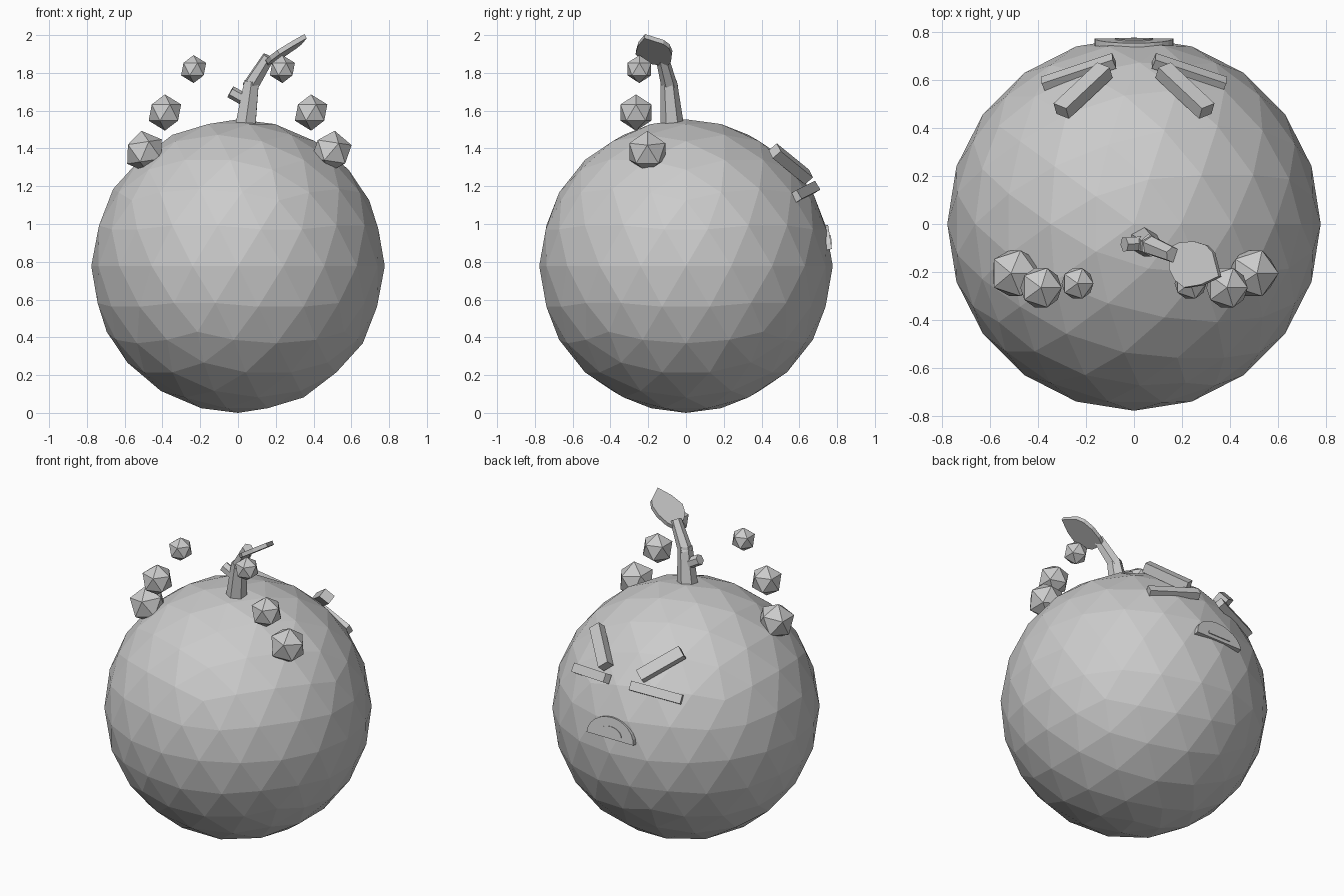
import bpy, bmesh, math
from mathutils import Vector, Matrix

cube = bpy.data.objects.get("Cube")
if cube:
    bpy.data.objects.remove(cube, do_unlink=True)

grey = bpy.data.materials.new("plain_grey")
grey.use_nodes = True
grey.diffuse_color = (0.6, 0.6, 0.6, 1)
grey.node_tree.nodes["Principled BSDF"].inputs["Base Color"].default_value = (0.6, 0.6, 0.6, 1)


def finish(name, bm, matrix=Matrix()):
    bm.transform(matrix)
    bmesh.ops.recalc_face_normals(bm, faces=bm.faces)
    mesh = bpy.data.meshes.new(name)
    bm.to_mesh(mesh)
    bm.free()
    mesh.materials.append(grey)
    obj = bpy.data.objects.new(name, mesh)
    bpy.context.collection.objects.link(obj)
    return obj


def ico(name, center, radius, subdivisions, turn=0):
    bm = bmesh.new()
    bmesh.ops.create_icosphere(bm, subdivisions=subdivisions, radius=radius)
    return finish(name, bm, Matrix.Translation(center) @ Matrix.Rotation(turn, 4, 'Y'))


def rod(name, start, end, r1, r2, sides=6):
    a, b = Vector(start), Vector(end)
    bm = bmesh.new()
    bmesh.ops.create_cone(bm, cap_ends=True, segments=sides, radius1=r1,
                          radius2=r2, depth=(b - a).length)
    turn = (b - a).to_track_quat('Z', 'Y').to_matrix().to_4x4()
    return finish(name, bm, Matrix.Translation((a + b) / 2) @ turn)


def bar(name, center, along, outward, size):
    # box whose length follows "along" and whose depth follows "outward"
    u = Vector(along).normalized()
    n = Vector(outward)
    n = (n - u * n.dot(u)).normalized()
    frame = Matrix((u, n, u.cross(n))).transposed().to_4x4()
    bm = bmesh.new()
    bmesh.ops.create_cube(bm, size=1)
    return finish(name, bm, Matrix.Translation(center) @ frame @ Matrix.Diagonal((*size, 1)))


def plate(name, points, offset, matrix=Matrix()):
    # flat outline thickened along "offset"
    bm = bmesh.new()
    face = bm.faces.new([bm.verts.new(p) for p in points])
    top = bmesh.ops.extrude_face_region(bm, geom=[face], use_keep_orig=True)["geom"]
    bmesh.ops.translate(bm, vec=offset, verts=[v for v in top if isinstance(v, bmesh.types.BMVert)])
    return finish(name, bm, matrix)


# round body
R = 0.777
body_center = Vector((0, 0, R))
ico("body", body_center, R, 3)

# floating tufts on both sides of the head
tufts = [("large", 0.495, -0.205, 1.383, 0.112, 0.15),
         ("middle", 0.387, -0.265, 1.59, 0.096, 0),
         ("small", 0.235, -0.247, 1.82, 0.074, 0)]
for label, x, y, z, r, turn in tufts:
    for side, s in (("left", 1), ("right", -1)):
        ico(f"{label}_tuft_{side}", (s * x, y, z), r, 1, s * turn)

# bent stem with a side twig
rod("stem_lower", (0.035, -0.07, 1.49), (0.072, -0.092, 1.755), 0.064, 0.044)
rod("stem_upper", (0.06, -0.085, 1.72), (0.162, -0.128, 1.885), 0.044, 0.034)
rod("stem_twig", (-0.04, -0.085, 1.7), (0.04, -0.08, 1.655), 0.033, 0.033)

# leaf: pointed outline on a tilted plane, slightly arched
outline = [(0.158, -0.10), (0.20, -0.08), (0.26, -0.075), (0.31, -0.09), (0.338, -0.12),
           (0.364, -0.22), (0.29, -0.255), (0.22, -0.267), (0.18, -0.235), (0.158, -0.19)]
plate("leaf", [(x, y, 1.835 + 0.64 * (x - 0.16) - 0.15 * (y + 0.1)) for x, y in outline],
      (-0.012, 0.003, 0.022))

# closed eyes and slanted brows on the back
for side, s in (("left", 1), ("right", -1)):
    eye = Vector((s * 0.23, 0.63, 1.17))
    bar(f"eye_{side}", eye, (s * 0.3, -0.1, -0.05), eye - body_center, (0.315, 0.045, 0.055))
    brow = Vector((s * 0.212, 0.555, 1.318))
    bar(f"brow_{side}", brow, (s * 0.183, -0.172, 0.14), brow - body_center, (0.285, 0.058, 0.07))


def half_disc(width, height, lift=0):
    steps = [math.pi * i / 12 for i in range(13)]
    return [(width * math.cos(a), 0, lift + height * math.sin(a)) for a in steps]


# frowning mouth with a raised tongue
tilt = Matrix.Translation((0, 0.738, 0.862)) @ Matrix.Rotation(math.radians(9), 4, 'X')
plate("mouth", half_disc(0.165, 0.13), (0, 0.035, 0), tilt)
plate("tongue", half_disc(0.08, 0.05, 0.025), (0, 0.04, 0), tilt)
